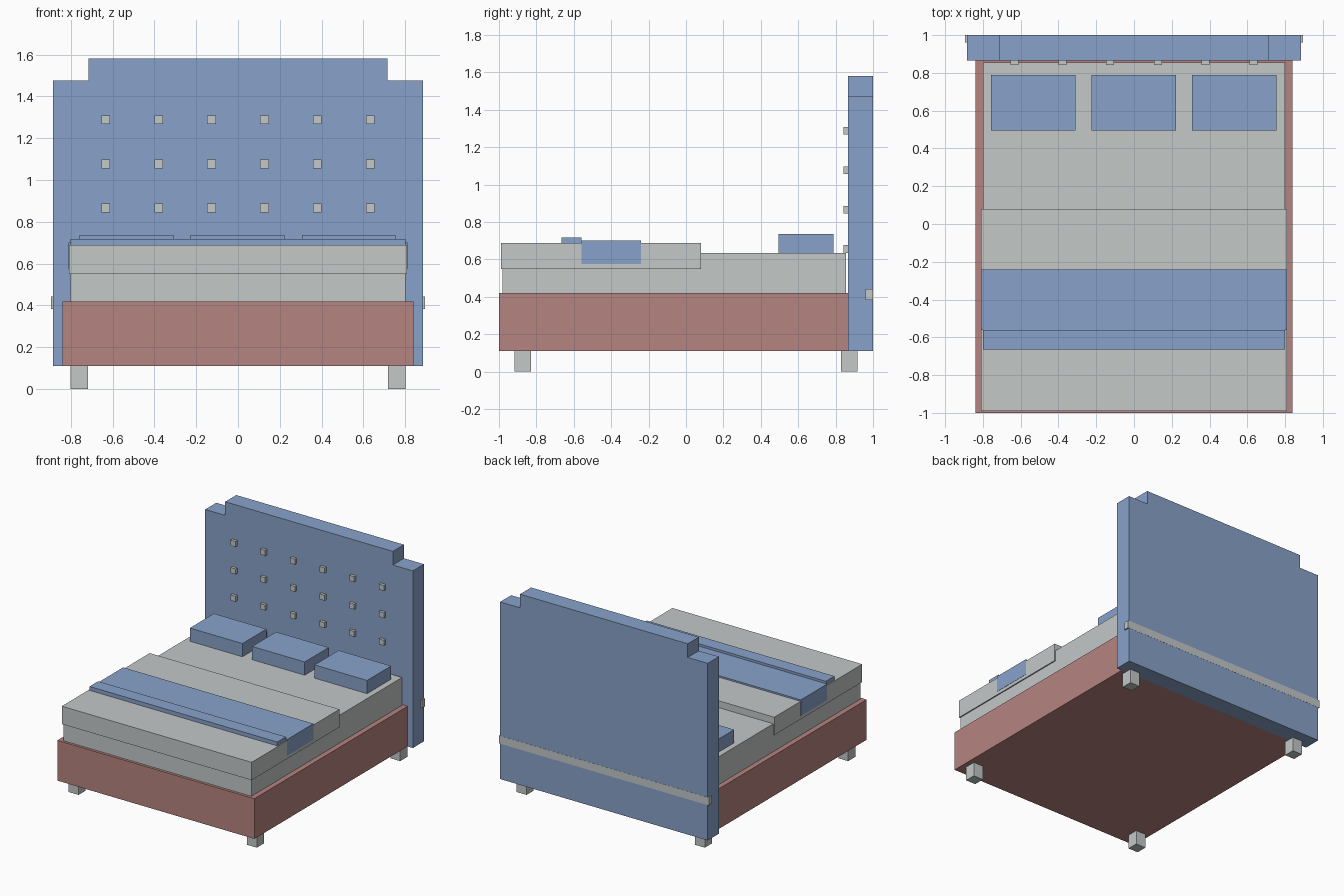
import bpy, bmesh

if "Cube" in bpy.data.objects:
    bpy.data.objects.remove(bpy.data.objects["Cube"])


def material(name, color):
    m = bpy.data.materials.new(name)
    m.diffuse_color = (*color, 1)
    m.use_nodes = True
    m.node_tree.nodes["Principled BSDF"].inputs["Base Color"].default_value = m.diffuse_color
    return m


BLUE = material("dusty blue", (0.25, 0.36, 0.59))
GREY = material("pale grey", (0.55, 0.58, 0.575))
RED = material("muted red", (0.46, 0.23, 0.215))


def finish(name, bm, mat):
    bmesh.ops.recalc_face_normals(bm, faces=bm.faces)
    me = bpy.data.meshes.new(name)
    bm.to_mesh(me)
    bm.free()
    me.materials.append(mat)
    ob = bpy.data.objects.new(name, me)
    bpy.context.collection.objects.link(ob)
    return ob


def box(name, x, y, z, mat):
    """Box from (min, max) ranges on each axis."""
    bm = bmesh.new()
    bmesh.ops.create_cube(bm, size=1)
    for v in bm.verts:
        v.co = [r[0] if c < 0 else r[1] for c, r in zip(v.co, (x, y, z))]
    return finish(name, bm, mat)


# Base frame and legs
box("bed_frame", (-0.84, 0.84), (-1.0, 0.865), (0.11, 0.42), RED)
for side, x in (("left", -0.76), ("right", 0.76)):
    for end, y in (("front", -0.873), ("back", 0.873)):
        box(f"{end}_{side}_leg", (x - 0.042, x + 0.042), (y - 0.043, y + 0.043), (0, 0.112), GREY)

# Mattress and bedding
box("mattress", (-0.80, 0.80), (-0.98, 0.855), (0.42, 0.635), GREY)
box("blanket", (-0.809, 0.809), (-0.99, 0.08), (0.55, 0.688), GREY)
box("throw", (-0.811, 0.811), (-0.56, -0.24), (0.575, 0.70), BLUE)
box("throw_fold", (-0.80, 0.80), (-0.665, -0.56), (0.685, 0.718), BLUE)
for i, x in enumerate((-0.533, -0.002, 0.53)):
    box(f"pillow_{i + 1}", (x - 0.224, x + 0.224), (0.495, 0.788), (0.63, 0.737), BLUE)

# Headboard: stepped outline, extruded backwards
half = [(0.885, 0.11), (0.885, 1.475), (0.715, 1.475), (0.715, 1.58)]
outline = half + [(-x, z) for x, z in reversed(half)]
bm = bmesh.new()
face = bm.faces.new([bm.verts.new((x, 0.865, z)) for x, z in outline])
new = bmesh.ops.extrude_face_region(bm, geom=[face])["geom"]
bmesh.ops.translate(bm, vec=(0, 0.135, 0), verts=[g for g in new if isinstance(g, bmesh.types.BMVert)])
finish("headboard", bm, BLUE)

# Rail across the back of the headboard
box("back_rail", (-0.895, 0.895), (0.96, 1.001), (0.383, 0.443), GREY)

# Grid of square studs on the headboard
for row in range(4):
    z = 0.655 + 0.211 * row
    for col in range(6):
        x = (col - 2.5) * 0.253
        box(f"stud_{row + 1}_{col + 1}", (x - 0.021, x + 0.021), (0.843, 0.88), (z - 0.021, z + 0.021), GREY)
